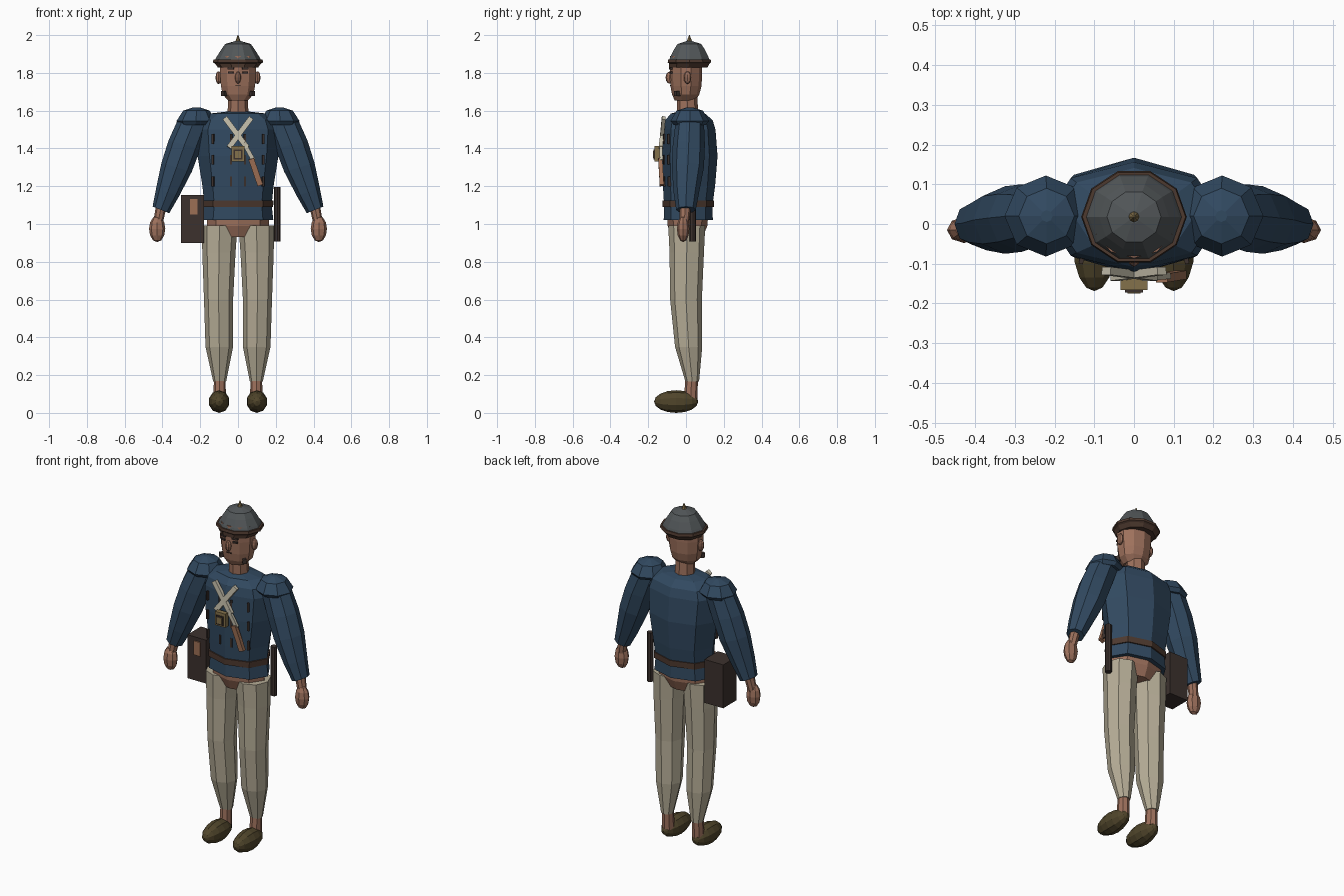
import bpy, bmesh, math
from mathutils import Vector, Matrix


def material(name, r, g, b):
    m = bpy.data.materials.new(name)
    m.diffuse_color = (r, g, b, 1)
    return m


BLUE = material("coat_blue", 0.031, 0.067, 0.118)
CREAM = material("trouser_cream", 0.47, 0.42, 0.31)
SKIN = material("skin", 0.34, 0.165, 0.108)
OLIVE = material("shoe_olive", 0.08, 0.06, 0.024)
GREY = material("helmet_grey", 0.085, 0.095, 0.1)
DARK = material("dark_brown", 0.045, 0.031, 0.027)
BELT = material("belt_brown", 0.075, 0.041, 0.028)
WHITE = material("strap_cream", 0.56, 0.52, 0.41)
BRASS = material("brass", 0.23, 0.165, 0.07)
COPPER = material("copper_leather", 0.34, 0.16, 0.09)


def finish(bm, name, mat):
    bmesh.ops.recalc_face_normals(bm, faces=bm.faces)
    me = bpy.data.meshes.new(name)
    bm.to_mesh(me)
    bm.free()
    me.materials.append(mat)
    ob = bpy.data.objects.new(name, me)
    bpy.context.collection.objects.link(ob)
    return ob


def loft(name, mat, rings, n=8, turn=0.0, s=1):
    """Rings are (x, y, z, rx, ry[, tilt]); s = -1 mirrors to the other side."""
    bm = bmesh.new()
    loops = []
    for x, y, z, rx, ry, *tilt in rings:
        t = tilt[0] if tilt else 0
        loop = []
        for i in range(n):
            a = 2 * math.pi * (i + turn) / n
            dx = rx * math.cos(a)
            loop.append(bm.verts.new((s * (x + dx), y + ry * math.sin(a), z + t * dx)))
        loops.append(loop)
    for a, b in zip(loops, loops[1:]):
        for i in range(n):
            j = (i + 1) % n
            bm.faces.new((a[i], a[j], b[j], b[i]))
    bm.faces.new(loops[0])
    bm.faces.new(loops[-1])
    return finish(bm, name, mat)


def ball(name, mat, loc, size, seg=8, rings=6, axis='Z'):
    bm = bmesh.new()
    bmesh.ops.create_uvsphere(bm, u_segments=seg, v_segments=rings, radius=1)
    if axis == 'Y':
        bmesh.ops.rotate(bm, verts=bm.verts, matrix=Matrix.Rotation(math.pi / 2, 3, 'X'))
    bmesh.ops.scale(bm, verts=bm.verts, vec=size)
    bmesh.ops.translate(bm, verts=bm.verts, vec=loc)
    return finish(bm, name, mat)


def box(name, mat, loc, size, rot_z=0.0):
    bm = bmesh.new()
    bmesh.ops.create_cube(bm, size=1)
    bmesh.ops.scale(bm, verts=bm.verts, vec=size)
    bmesh.ops.rotate(bm, verts=bm.verts, matrix=Matrix.Rotation(rot_z, 3, 'Z'))
    bmesh.ops.translate(bm, verts=bm.verts, vec=loc)
    return finish(bm, name, mat)


def band(name, mat, a, b, width, thick):
    """Flat strip between two points, facing the front."""
    a, b = Vector(a), Vector(b)
    d = (b - a).normalized()
    side = d.cross(Vector((0, 1, 0))).normalized()
    out = side.cross(d)
    m = Matrix((side, out, d)).transposed()
    bm = bmesh.new()
    bmesh.ops.create_cube(bm, size=1)
    bmesh.ops.scale(bm, verts=bm.verts, vec=(width, thick, (b - a).length))
    bmesh.ops.rotate(bm, verts=bm.verts, matrix=m)
    bmesh.ops.translate(bm, verts=bm.verts, vec=(a + b) / 2)
    return finish(bm, name, mat)


# Torso
loft("coat", BLUE, [
    (0, 0.012, 1.02, 0.187, 0.130), (0, 0.012, 1.10, 0.178, 0.128),
    (0, 0.016, 1.20, 0.188, 0.138), (0, 0.020, 1.36, 0.214, 0.147),
    (0, 0.018, 1.50, 0.225, 0.138), (0, 0.016, 1.55, 0.205, 0.125),
    (0, 0.010, 1.585, 0.145, 0.09), (0, 0.010, 1.595, 0.06, 0.05)])
loft("belt", BELT, [(0, 0.012, 1.09, 0.186, 0.136), (0, 0.012, 1.125, 0.188, 0.137)])
loft("hips", SKIN, [(0, 0.008, 0.93, 0.12, 0.08), (0, 0.008, 0.99, 0.165, 0.105),
                    (0, 0.008, 1.03, 0.165, 0.108)])

# Neck and head
loft("neck", SKIN, [(0, 0.01, 1.56, 0.057, 0.055), (0, 0.005, 1.69, 0.05, 0.055)])
loft("head", SKIN, [
    (0, -0.005, 1.655, 0.055, 0.055), (0, -0.002, 1.685, 0.085, 0.072),
    (0, 0, 1.73, 0.095, 0.082), (0, 0, 1.80, 0.101, 0.086), (0, 0, 1.89, 0.10, 0.086)], n=10, turn=0.5)
ball("nose", SKIN, (0, -0.088, 1.775), (0.016, 0.02, 0.032))
box("mouth", BELT, (0, -0.082, 1.733), (0.028, 0.008, 0.006))

# Helmet: brim, dome and spike
loft("helmet_brim", BELT, [
    (0, 0.012, 1.828, 0.106, 0.106), (0, 0.018, 1.850, 0.122, 0.113),
    (0, 0.018, 1.856, 0.133, 0.121), (0, 0.018, 1.872, 0.130, 0.118)], n=10)
loft("helmet_dome", GREY, [
    (0, 0.018, 1.868, 0.122, 0.112), (0, 0.018, 1.885, 0.113, 0.106),
    (0, 0.018, 1.925, 0.088, 0.085), (0, 0.018, 1.953, 0.068, 0.066),
    (0, 0.018, 1.968, 0.016, 0.016)], n=10)
loft("helmet_spike", BRASS, [(0, 0.018, 1.962, 0.015, 0.015), (0, 0.018, 1.975, 0.011, 0.011),
                             (0, 0.018, 2.0, 0.002, 0.002)])

for s, side in ((1, "left"), (-1, "right")):
    # Face details
    ball("ear_" + side, SKIN, (s * 0.103, 0.008, 1.775), (0.016, 0.02, 0.034))
    box("eyebrow_" + side, DARK, (s * 0.038, -0.081, 1.823), (0.034, 0.012, 0.009), s * 0.2)
    box("eye_" + side, DARK, (s * 0.038, -0.080, 1.802), (0.026, 0.012, 0.009), s * 0.2)
    box("chin_strap_" + side, DARK, (s * 0.072, -0.045, 1.69), (0.02, 0.03, 0.026), s * 0.7)

    # Shoulder pad, sleeve and hand
    loft("shoulder_pad_" + side, BLUE, [
        (0.225, 0.02, 1.525, 0.088, 0.085), (0.222, 0.02, 1.545, 0.104, 0.102),
        (0.220, 0.02, 1.60, 0.070, 0.070), (0.220, 0.02, 1.618, 0.015, 0.015)], s=s)
    loft("sleeve_" + side, BLUE, [
        (0.235, 0.02, 1.54, 0.085, 0.075, 0.1), (0.283, 0.015, 1.42, 0.085, 0.085, 0.25),
        (0.325, 0.01, 1.30, 0.080, 0.085, 0.3), (0.372, 0.002, 1.17, 0.061, 0.068, 0.35),
        (0.408, 0.0, 1.075, 0.044, 0.052, 0.4)], s=s)
    loft("wrist_" + side, SKIN, [(0.425, -0.01, 1.0, 0.026, 0.024),
                                 (0.408, -0.004, 1.085, 0.028, 0.03)], s=s)
    ball("hand_" + side, SKIN, (s * 0.428, -0.015, 0.974), (0.043, 0.033, 0.07))

    # Trouser leg, ankle and shoe
    loft("trouser_leg_" + side, CREAM, [
        (0.097, 0.033, 0.165, 0.034, 0.036), (0.099, 0.014, 0.35, 0.073, 0.072),
        (0.103, 0.0, 0.60, 0.077, 0.084), (0.101, 0.004, 0.85, 0.088, 0.091),
        (0.097, 0.004, 0.992, 0.094, 0.098)], s=s)
    loft("ankle_" + side, SKIN, [(0.097, 0.025, 0.07, 0.034, 0.036),
                                 (0.097, 0.03, 0.19, 0.030, 0.033)], s=s)
    ball("shoe_" + side, OLIVE, (s * 0.1, -0.052, 0.06), (0.056, 0.117, 0.06), 10, 8, 'Y')

    # Coat toggles in two columns per side
    for z, y in ((1.45, -0.126), (1.34, -0.126), (1.225, -0.123)):
        for x in (0.035, 0.132):
            box("toggle_" + side, DARK, (s * x, y + 0.008 + x * 0.2, z), (0.011, 0.018, 0.052), s * 0.24)

    # Crossed chest straps
    band("chest_strap_" + side, WHITE, (s * 0.07, -0.118, 1.562), (s * -0.048, -0.133, 1.405), 0.028, 0.02)

# Diagonal hanging strap
band("hanging_strap", WHITE, (0.03, -0.135, 1.43), (0.083, -0.13, 1.335), 0.022, 0.016)
band("hanging_strap_end", COPPER, (0.07, -0.136, 1.345), (0.118, -0.128, 1.205), 0.03, 0.022)

# Chest buckle box with dark inset plate
box("buckle_box", BRASS, (0, -0.152, 1.372), (0.068, 0.028, 0.08))
box("buckle_frame", DARK, (0, -0.168, 1.368), (0.046, 0.008, 0.052))
box("buckle_plate", BRASS, (0, -0.172, 1.368), (0.032, 0.006, 0.036))

# Hip bag and baton
box("hip_bag", DARK, (-0.24, 0.022, 1.027), (0.122, 0.125, 0.255))
box("hip_bag_patch", COPPER, (-0.235, -0.043, 1.092), (0.04, 0.008, 0.082))
loft("baton", DARK, [(0.208, 0.036, 0.907, 0.018, 0.018), (0.208, 0.036, 1.195, 0.018, 0.018)])
